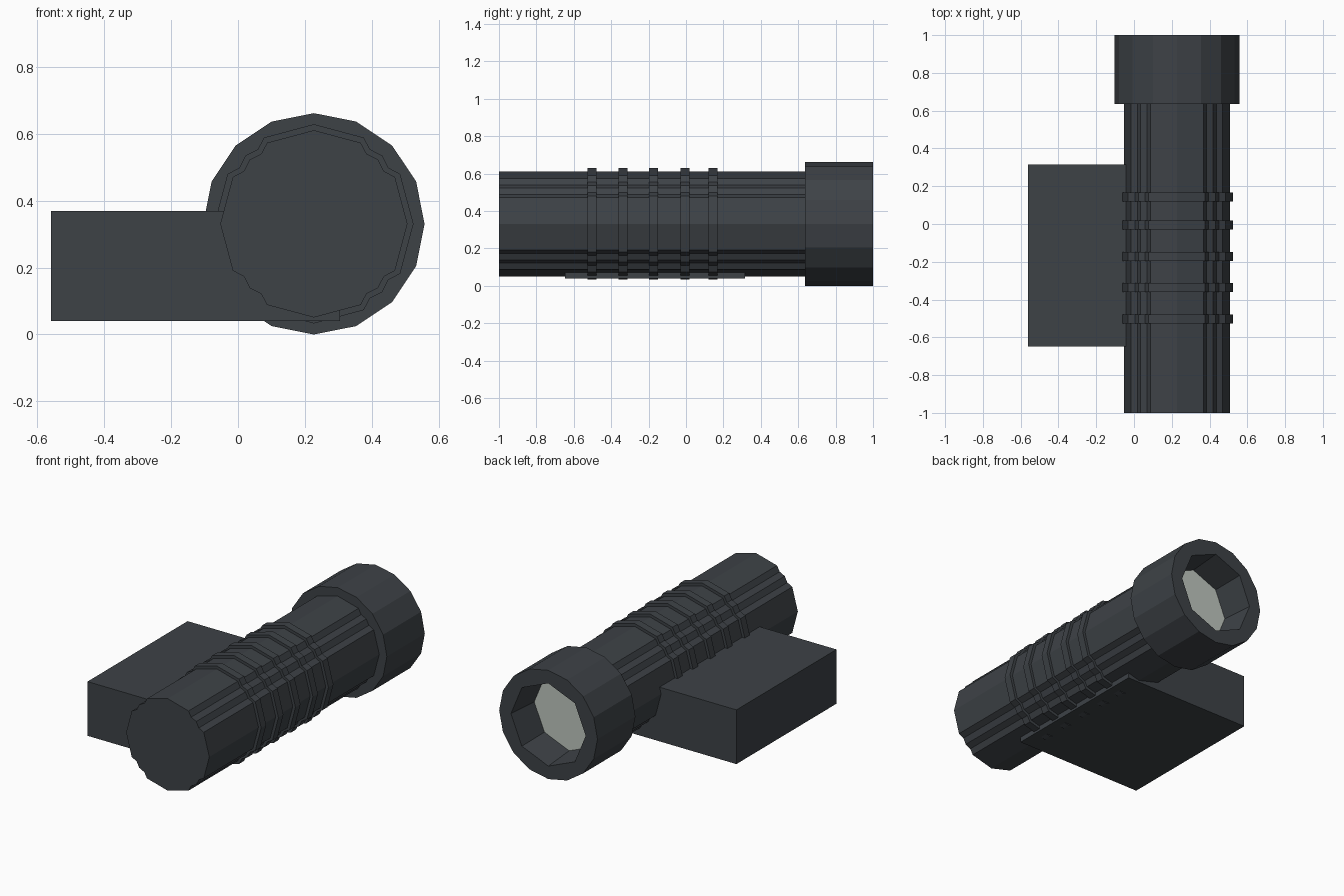
import bpy, bmesh, math

if "Cube" in bpy.data.objects:
    bpy.data.objects.remove(bpy.data.objects["Cube"])

CX, CZ = 0.227, 0.331          # axis of the tube, which runs along y


def material(name, rgb):
    m = bpy.data.materials.new(name)
    m.diffuse_color = (*rgb, 1)
    m.use_nodes = True
    m.node_tree.nodes["Principled BSDF"].inputs["Base Color"].default_value = m.diffuse_color
    return m


dark = material("dark grey", (0.047, 0.054, 0.062))
glass = material("pale lens grey", (0.52, 0.57, 0.52))


def finish(name, bm, mat):
    bmesh.ops.recalc_face_normals(bm, faces=bm.faces)
    me = bpy.data.meshes.new(name)
    bm.to_mesh(me)
    bm.free()
    me.materials.append(mat)
    ob = bpy.data.objects.new(name, me)
    bpy.context.collection.objects.link(ob)
    return ob


def polar(r, deg):
    a = math.radians(deg)
    return (CX + r * math.cos(a), CZ + r * math.sin(a))


def ngon(n, r):
    return [polar(r, 360 * i / n) for i in range(n)]


def ring(bm, pts, y):
    return [bm.verts.new((x, y, z)) for x, z in pts]


def walls(bm, a, b):
    n = len(a)
    for i in range(n):
        j = (i + 1) % n
        bm.faces.new((a[i], a[j], b[j], b[i]))


def prism(name, pts, y0, y1, mat):
    bm = bmesh.new()
    a, b = ring(bm, pts, y0), ring(bm, pts, y1)
    walls(bm, a, b)
    bm.faces.new(a)
    bm.faces.new(b)
    return finish(name, bm, mat)


def grooved(r):
    # twelve-sided section with a shallow double groove on each diagonal
    quarter = [(0, 1), (30, 1), (37, 0.936), (45, 0.97), (53, 0.936), (60, 1)]
    return [polar(r * s, q * 90 + d) for q in range(4) for d, s in quarter]


# Tube body and grip rings
prism("tube_body", grooved(0.28), -1.0, 0.64, dark)
for i, y in enumerate((-0.503, -0.337, -0.173, -0.005, 0.144)):
    prism(f"grip_ring_{i + 1}", grooved(0.298), y - 0.024, y + 0.024, dark)

# Head: sixteen-sided outside, eight-sided recess at the +y end
bm = bmesh.new()
back = ring(bm, ngon(16, 0.331), 0.635)
front = ring(bm, ngon(16, 0.331), 1.0)
mouth = ring(bm, ngon(8, 0.252), 1.0)
floor = ring(bm, ngon(8, 0.235), 0.80)
walls(bm, back, front)
walls(bm, mouth, floor)
bm.faces.new(back)
for k in range(8):
    bm.faces.new((mouth[k], front[2 * k], front[2 * k + 1],
                  front[(2 * k + 2) % 16], mouth[(k + 1) % 8]))
finish("head", bm, dark)

# Lens at the bottom of the recess
prism("lens", ngon(8, 0.235), 0.795, 0.80, glass)

# Side mounting block
prism("mount_block", [(-0.56, 0.04), (0.305, 0.04), (0.305, 0.37), (-0.56, 0.37)],
      -0.648, 0.315, dark)
